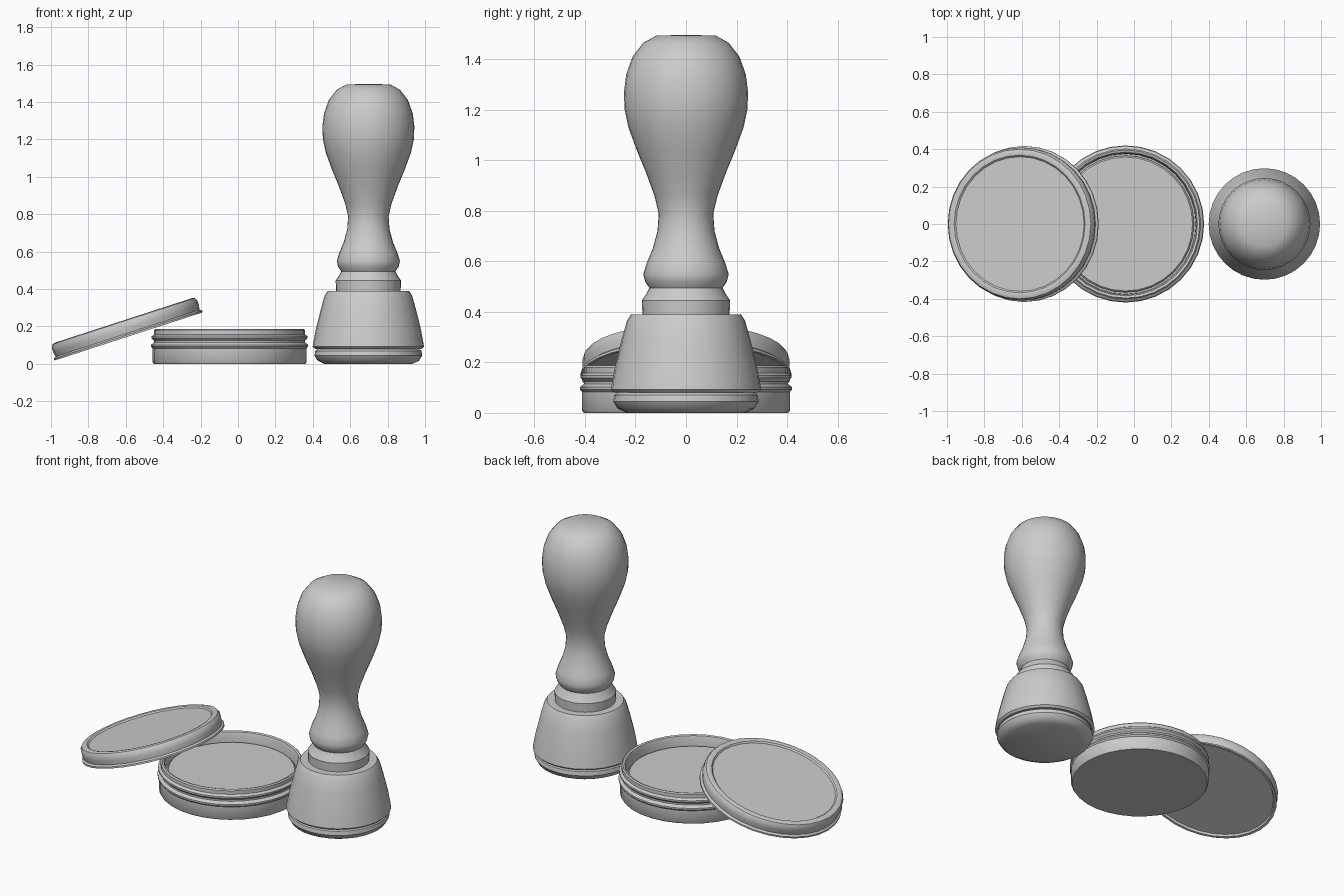
import bpy, bmesh, math


def lathe(name, profile, centre, tilt=0.0, sides=32, sharp=35):
    """Spin (radius, height) points about z; radius 0 closes to a pole."""
    bm = bmesh.new()
    rings = []
    for r, z in profile:
        if r == 0:
            rings.append([bm.verts.new((0, 0, z))])
        else:
            rings.append([bm.verts.new((r * math.cos(2 * math.pi * i / sides),
                                        r * math.sin(2 * math.pi * i / sides), z))
                          for i in range(sides)])
    for a, b in zip(rings, rings[1:]):
        for i in range(sides):
            j = (i + 1) % sides
            if len(a) == 1:
                bm.faces.new((a[0], b[j], b[i]))
            elif len(b) == 1:
                bm.faces.new((a[i], a[j], b[0]))
            else:
                bm.faces.new((a[i], a[j], b[j], b[i]))
    bmesh.ops.recalc_face_normals(bm, faces=bm.faces)
    mesh = bpy.data.meshes.new(name)
    bm.to_mesh(mesh)
    bm.free()
    obj = bpy.data.objects.new(name, mesh)
    bpy.context.collection.objects.link(obj)
    obj.location = centre
    obj.rotation_euler = (0, -tilt, 0)
    bpy.ops.object.select_all(action='DESELECT')
    obj.select_set(True)
    bpy.context.view_layer.objects.active = obj
    bpy.ops.object.shade_smooth_by_angle(angle=math.radians(sharp))
    return obj


STAMP = (0.697, 0, 0)
TIN = (-0.045, 0, 0)

# Turned stamp handle: bulb, waist, bead and collar
lathe("stamp_handle", [
    (0, 0.38), (0.172, 0.38), (0.175, 0.445), (0.155, 0.475), (0.145, 0.495),
    (0.162, 0.52), (0.169, 0.55), (0.155, 0.595), (0.132, 0.65), (0.113, 0.72),
    (0.108, 0.79), (0.125, 0.86), (0.158, 0.95), (0.195, 1.04), (0.228, 1.13),
    (0.243, 1.2), (0.246, 1.27), (0.237, 1.34), (0.212, 1.41), (0.17, 1.465),
    (0.118, 1.494), (0, 1.497)], STAMP)

# Flared stamp body
lathe("stamp_body", [
    (0, 0.08), (0.285, 0.08), (0.298, 0.092), (0.282, 0.18), (0.255, 0.29),
    (0.234, 0.365), (0.218, 0.39), (0, 0.39)], STAMP)

# Rubber printing face
lathe("stamp_face", [
    (0, 0), (0.235, 0), (0.272, 0.018), (0.288, 0.045), (0.284, 0.07),
    (0.265, 0.086), (0, 0.086)], STAMP)

# Ink tin: lower wall, two beads and a thin open rim
lathe("ink_tin", [
    (0, 0), (0.405, 0), (0.412, 0.01), (0.412, 0.083), (0.42, 0.092),
    (0.42, 0.102), (0.404, 0.115), (0.404, 0.125), (0.417, 0.138),
    (0.417, 0.148), (0.403, 0.158), (0.403, 0.18), (0.396, 0.187),
    (0.384, 0.183), (0.378, 0.165), (0.375, 0.11), (0, 0.11)], TIN)

# Ink pad inside the tin
lathe("ink_pad", [
    (0, 0.105), (0.366, 0.105), (0.366, 0.122), (0.358, 0.13), (0, 0.13)], TIN)

# Lid leaning on the tin
lathe("tin_lid", [
    (0, 0.012), (0.395, 0.012), (0.402, 0), (0.417, 0), (0.417, 0.01),
    (0.405, 0.018), (0.41, 0.045), (0.409, 0.07), (0.4, 0.085), (0.385, 0.09),
    (0.368, 0.087), (0.36, 0.079), (0, 0.079)],
    (-0.585, 0, 0.147), tilt=math.radians(18))
